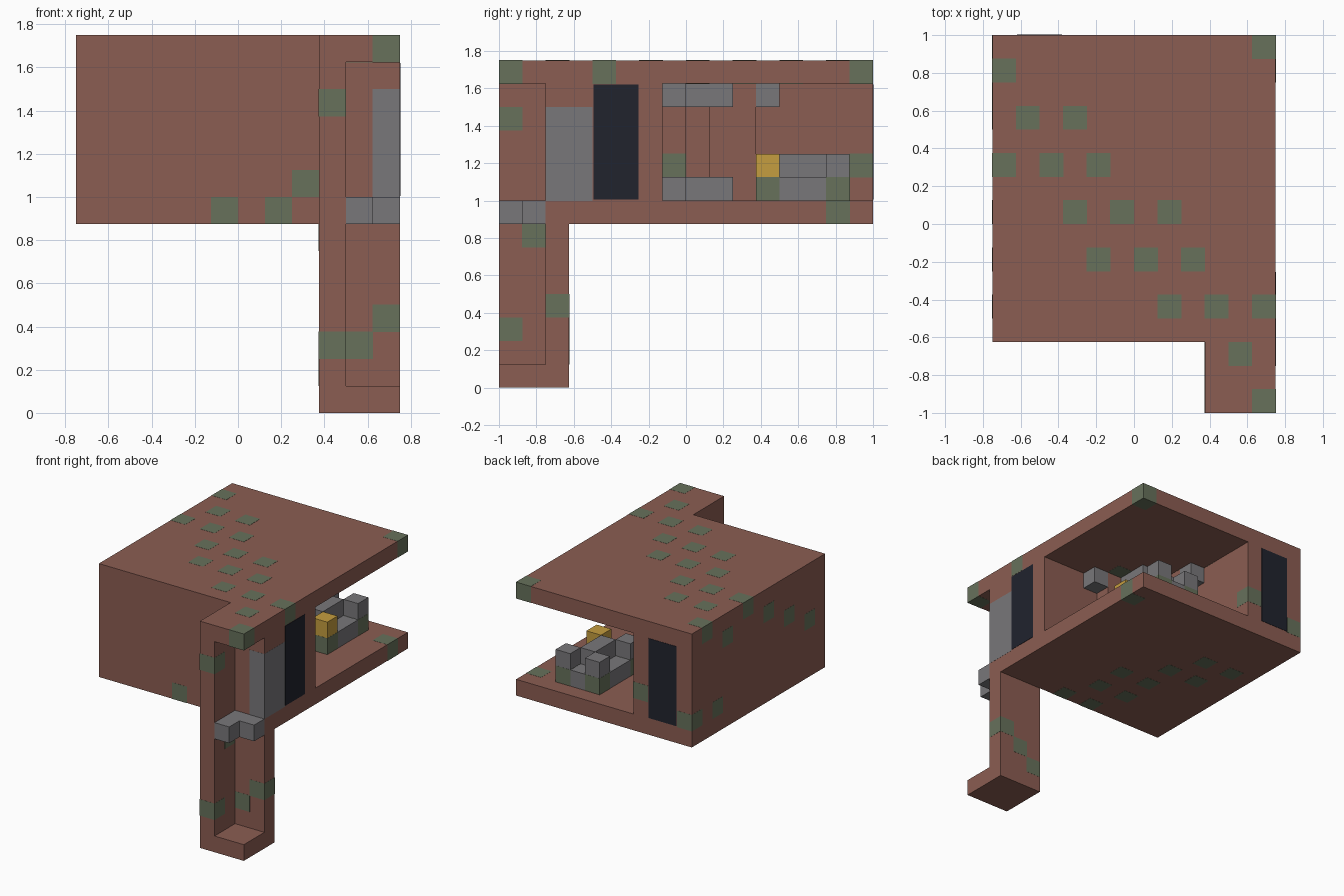
import bpy
import bmesh

if "Cube" in bpy.data.objects:
    bpy.data.objects.remove(bpy.data.objects["Cube"], do_unlink=True)

CELL = 0.125          # everything sits on a 12 x 16 x 14 grid of cells
SKIN = 0.001          # surface patches stand out by this much


def material(name, rgb):
    m = bpy.data.materials.new(name)
    m.use_nodes = True
    m.diffuse_color = (*rgb, 1)
    bsdf = next(n for n in m.node_tree.nodes if n.type == 'BSDF_PRINCIPLED')
    bsdf.inputs["Base Color"].default_value = (*rgb, 1)
    return m


brick = material("red_brown_brick", (0.26, 0.11, 0.085))
stone = material("grey_stone", (0.19, 0.185, 0.195))
moss = material("moss_green", (0.135, 0.165, 0.105))
gold = material("gold", (0.56, 0.34, 0.05))
glass = material("dark_panel", (0.015, 0.017, 0.027))


def place(x, y, z):
    return (x * CELL - 0.75, y * CELL - 1, z * CELL)


def finish(name, bm, mat):
    bmesh.ops.recalc_face_normals(bm, faces=bm.faces)
    mesh = bpy.data.meshes.new(name)
    bm.to_mesh(mesh)
    bm.free()
    mesh.materials.append(mat)
    ob = bpy.data.objects.new(name, mesh)
    bpy.context.collection.objects.link(ob)
    return ob


def slab(name, plan, z0, z1, mat):
    """Extrude a floor plan between two levels."""
    bm = bmesh.new()
    base = bm.faces.new([bm.verts.new(place(x, y, z0)) for x, y in plan])
    up = bmesh.ops.extrude_face_region(bm, geom=[base])
    verts = [v for v in up["geom"] if isinstance(v, bmesh.types.BMVert)]
    bmesh.ops.translate(bm, verts=verts, vec=(0, 0, (z1 - z0) * CELL))
    return finish(name, bm, mat)


def add_box(bm, lo, hi, grow=0.0):
    a, b = place(*lo), place(*hi)
    made = bmesh.ops.create_cube(bm, size=1)["verts"]
    for v in made:
        v.co = [(b[i] + grow) if v.co[i] > 0 else (a[i] - grow) for i in range(3)]


def box(name, lo, hi, mat, grow=0.0):
    bm = bmesh.new()
    add_box(bm, lo, hi, grow)
    return finish(name, bm, mat)


def cells(name, spots, mat, grow=0.0):
    bm = bmesh.new()
    for x, y, z in spots:
        add_box(bm, (x, y, z), (x + 1, y + 1, z + 1), grow)
    return finish(name, bm, mat)


# Main building: roof, floor and walls with a stepped pillar in the room corner
slab("roof", [(0, 3), (9, 3), (9, 0), (12, 0), (12, 16), (0, 16)], 13, 14, brick)
box("floor", (0, 3, 7), (12, 16, 8), brick)
slab("walls", [(0, 3), (12, 3), (12, 7), (8, 7), (8, 8), (6, 8), (6, 9), (5, 9),
               (5, 11), (4, 11), (4, 16), (0, 16)], 8, 13, brick)

# Tower with a niche open to the front and one side
slab("tower_walls", [(9, 0), (10, 0), (10, 2), (12, 2), (12, 3), (9, 3)], 1, 13, brick)
box("tower_base", (9, 0, 0), (12, 3, 1), brick)
slab("niche_ledge", [(10, 0), (11, 0), (11, 1), (12, 1), (12, 2), (10, 2)], 7, 8, stone)
box("door", (11, 2, 8), (12, 4, 12), stone, SKIN)

# Stone trim at the foot and head of the pillar
for label, z in (("lower", 8), ("upper", 12)):
    slab(label + "_corner_trim", [(6, 8), (7, 8), (7, 10), (5, 10), (5, 9), (6, 9)],
         z, z + 1, stone)
    cells(label + "_end_trim", [(8, 7, z), (4, 11, z)], stone)

# Dark panels on the side and back
GAP = 0.04
box("side_panel", (11.98, 4 + GAP, 8 + GAP), (12.02, 6 - GAP, 13 - GAP), glass)
box("back_panel", (1 + GAP, 15.98, 8 + GAP), (3 - GAP, 16.02, 13 - GAP), glass)

# Stepped stone furniture in the room
box("furniture_base", (7, 11, 8), (10, 15, 9), stone)
box("furniture_middle", (8, 12, 9), (9, 14, 10), stone)
cells("furniture_corners", [(9, 14, 9), (7, 14, 9), (7, 11, 9)], stone)
cells("gold_block", [(9, 11, 9)], gold)
cells("furniture_moss", [(x, y, 8) for x in (7, 9) for y in (11, 14)], moss, SKIN)

# Moss on the roof: row -> columns
roof_rows = {15: [11], 14: [0], 12: [1, 3], 10: [0, 2, 4], 8: [3, 5, 7],
             6: [4, 6, 8], 4: [7, 9, 11], 2: [10], 0: [11]}
cells("roof_moss", [(x, y, 13) for y, row in roof_rows.items() for x in row], moss, SKIN)

# Moss under the floor, in diagonal runs
floor_spots = [(start + step, y, 7) for start, y in ((5, 3), (4, 5), (4, 7), (2, 9), (1, 11))
               for step in (0, 2)]
cells("floor_moss", floor_spots + [(11, 14, 7)], moss, SKIN)

# Moss on the walls and tower
cells("wall_moss", [(8, 3, 8), (7, 7, 9), (3, 15, 9), (0, 15, 8), (0, 13, 8),
                    (0, 12, 12), (0, 8, 12), (0, 6, 11), (0, 4, 10)], moss, SKIN)
cells("tower_moss", [(9, 0, 11), (9, 1, 6), (11, 2, 3), (10, 2, 2), (9, 0, 2),
                     (9, 2, 1)], moss, SKIN)
